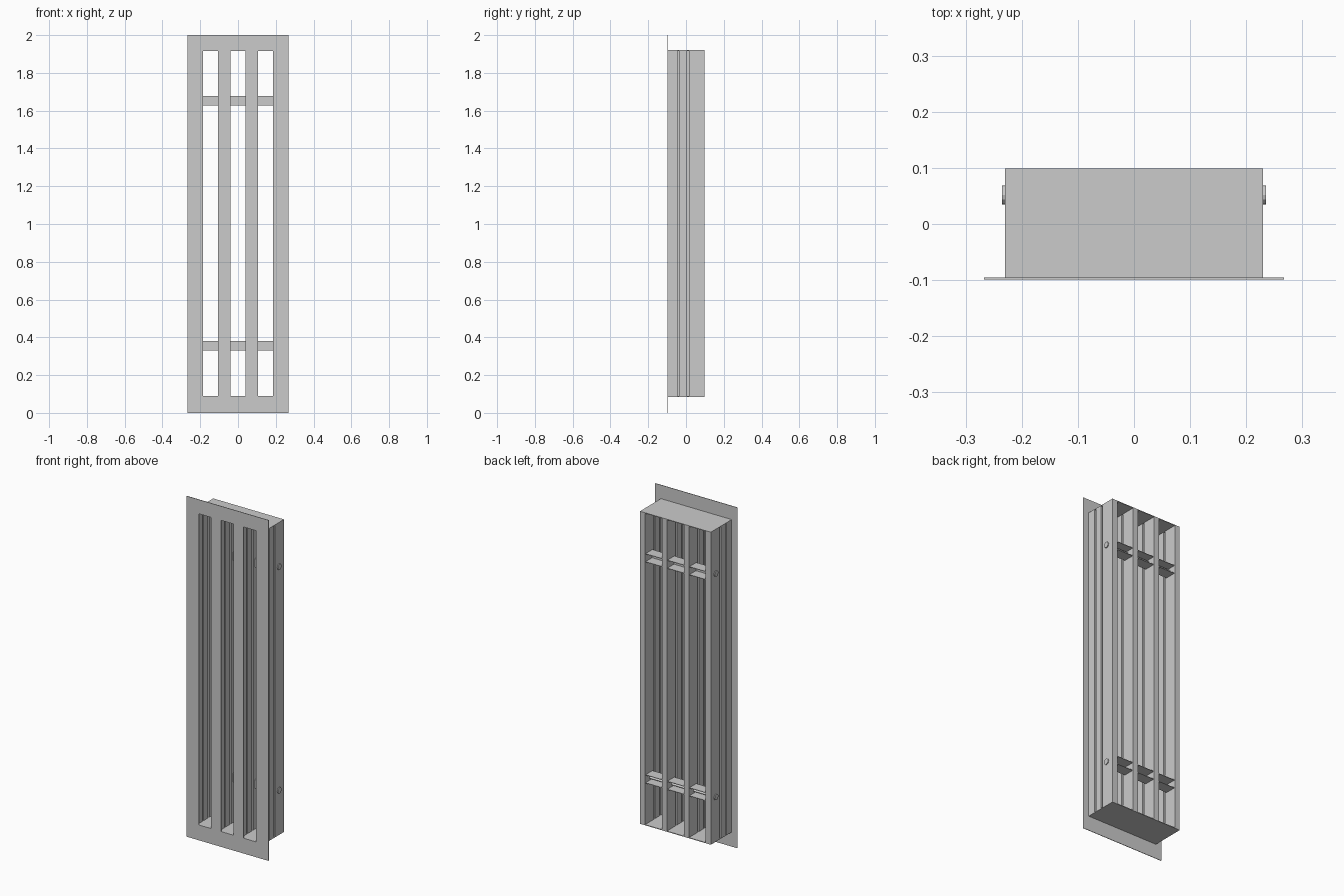
import bpy, bmesh, math
from mathutils import Matrix

if "Cube" in bpy.data.objects:
    bpy.data.objects.remove(bpy.data.objects["Cube"])

Y0, Y1 = -0.0985, 0.0985      # front and back of the unit
ZB, ZT = 0.085, 1.92          # bottom and top of the body


def finish(bm, name):
    bmesh.ops.recalc_face_normals(bm, faces=bm.faces)
    mesh = bpy.data.meshes.new(name)
    bm.to_mesh(mesh)
    bm.free()
    obj = bpy.data.objects.new(name, mesh)
    bpy.context.collection.objects.link(obj)
    return obj


def box(name, x0, x1, y0, y1, z0, z1):
    bm = bmesh.new()
    bmesh.ops.create_cube(bm, size=1)
    for v in bm.verts:
        v.co = ((x0 + x1) / 2 + v.co.x * (x1 - x0),
                (y0 + y1) / 2 + v.co.y * (y1 - y0),
                (z0 + z1) / 2 + v.co.z * (z1 - z0))
    return finish(bm, name)


def extrude(name, points, vec):
    bm = bmesh.new()
    face = bm.faces.new([bm.verts.new(p) for p in points])
    ext = bmesh.ops.extrude_face_region(bm, geom=[face], use_keep_orig=True)
    verts = [g for g in ext['geom'] if isinstance(g, bmesh.types.BMVert)]
    bmesh.ops.translate(bm, verts=verts, vec=vec)
    return finish(bm, name)


def rod(name, x0, x1, y, z, r, sides):
    bm = bmesh.new()
    bmesh.ops.create_cone(bm, cap_ends=True, segments=sides, radius1=r, radius2=r, depth=x1 - x0,
                          matrix=Matrix.Translation(((x0 + x1) / 2, y, z))
                          @ Matrix.Rotation(math.pi / 2, 4, 'Y'))
    return finish(bm, name)


# Front plate with three slots, built as a grid of cells with the slots left out
xs = [-0.267, -0.185, -0.105, -0.04, 0.04, 0.105, 0.185, 0.267]
zs = [0, 0.09, 1.917, 2]
bm = bmesh.new()
grid = [[bm.verts.new((x, Y0, z)) for z in zs] for x in xs]
for i in range(7):
    for j in range(3):
        if not (j == 1 and i % 2 == 1):
            bm.faces.new((grid[i][j], grid[i + 1][j], grid[i + 1][j + 1], grid[i][j + 1]))
ext = bmesh.ops.extrude_face_region(bm, geom=bm.faces[:], use_keep_orig=True)
bmesh.ops.translate(bm, vec=(0, 0.003, 0),
                    verts=[g for g in ext['geom'] if isinstance(g, bmesh.types.BMVert)])
finish(bm, "front_plate")

# Top and bottom covers
box("top_cover", -0.23, 0.23, Y0 + 0.003, Y1, ZT - 0.004, ZT)
box("bottom_cover", -0.23, 0.23, Y0 + 0.003, Y1, ZB, ZB + 0.004)

# Four grooved vertical bars
W, G = 0.0165, 0.006
half = [(W, Y0 + 0.003), (W, -0.046), (G, -0.046), (G, -0.037), (W, -0.037),
        (W, 0.005), (G, 0.005), (G, 0.017), (W, 0.017), (W, Y1)]
outline = half + [(-x, y) for x, y in reversed(half)]
for i, cx in enumerate((-0.2135, -0.0715, 0.0715, 0.2135)):
    extrude(f"vertical_bar_{i + 1}", [(cx + x, y, ZB + 0.004) for x, y in outline],
            (0, 0, ZT - ZB - 0.008))

# Cross channels open to the back, with tie rods and bolt heads
t, yf, yb = 0.003, 0.03, 0.094
for name, zc, zr in (("lower", 0.355, 0.348), ("upper", 1.653, 1.66)):
    a, b = zc - 0.025, zc + 0.025
    profile = [(yb, a), (yf, a), (yf, b), (yb, b),
               (yb, b - t), (yf + t, b - t), (yf + t, a + t), (yb, a + t)]
    extrude(f"{name}_cross_channel", [(-0.199, y, z) for y, z in profile], (0.398, 0, 0))
    rod(f"{name}_tie_rod", -0.2, 0.2, 0.052, zr, 0.006, 12)
    for side, s in (("left", -1), ("right", 1)):
        x0, x1 = sorted((s * 0.229, s * 0.235))
        rod(f"{name}_{side}_bolt_head", x0, x1, 0.052, zr, 0.017, 12)
